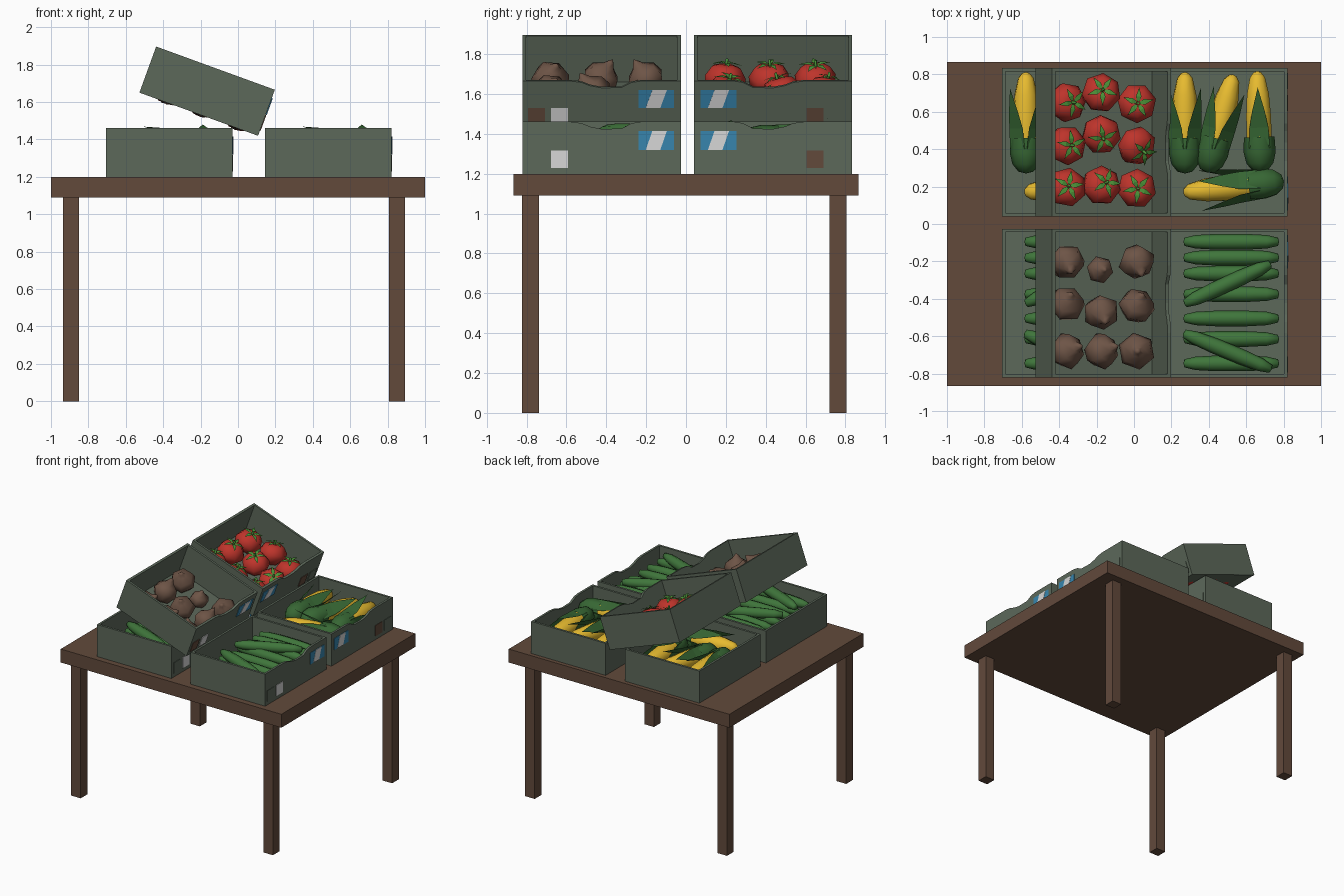
import bpy, bmesh, math
from mathutils import Matrix, Vector

if "Cube" in bpy.data.objects:
    bpy.data.objects.remove(bpy.data.objects["Cube"])


def mat(name, r, g, b):
    m = bpy.data.materials.new(name)
    m.diffuse_color = (r, g, b, 1)
    m.use_nodes = True
    m.node_tree.nodes["Principled BSDF"].inputs["Base Color"].default_value = m.diffuse_color
    return m


WOOD = mat("brown wood", .122, .068, .044)
CRATE = mat("grey green crate", .107, .139, .102)
RED = mat("tomato red", .515, .034, .024)
LEAF = mat("bright leaf green", .07, .29, .04)
CUKE = mat("cucumber green", .05, .18, .044)
HUSK = mat("husk green", .038, .135, .034)
YELLOW = mat("corn yellow", .83, .515, .03)
ONION = mat("onion brown", .155, .09, .062)
BLUE = mat("label blue", .038, .235, .42)
WHITE = mat("label white", .68, .68, .68)


def box(bm, x0, x1, y0, y1, z0, z1, mi=0):
    m = Matrix.Translation(((x0 + x1) / 2, (y0 + y1) / 2, (z0 + z1) / 2)) @ \
        Matrix.Diagonal((x1 - x0, y1 - y0, z1 - z0, 1))
    vs = bmesh.ops.create_cube(bm, size=1, matrix=m)["verts"]
    for f in {f for v in vs for f in v.link_faces}:
        f.material_index = mi


def prism(bm, pts, x0, x1, mi=0):
    # outline in (y, z), extruded along x
    a = [bm.verts.new((x0, y, z)) for y, z in pts]
    b = [bm.verts.new((x1, y, z)) for y, z in pts]
    n = len(pts)
    fs = [bm.faces.new(a), bm.faces.new(b[::-1])]
    fs += [bm.faces.new((a[i], b[i], b[(i + 1) % n], a[(i + 1) % n])) for i in range(n)]
    for f in fs:
        f.material_index = mi
    bmesh.ops.recalc_face_normals(bm, faces=fs)


def lathe(bm, prof, n, mi=0):
    # (radius, z) profile turned about z; zero radius makes a pole
    rings = []
    for r, z in prof:
        if r == 0:
            rings.append([bm.verts.new((0, 0, z))] * n)
        else:
            rings.append([bm.verts.new((r * math.cos(math.tau * i / n), r * math.sin(math.tau * i / n), z))
                          for i in range(n)])
    for a, b in zip(rings, rings[1:]):
        for i in range(n):
            j = (i + 1) % n
            vs = list(dict.fromkeys((a[i], a[j], b[j], b[i])))
            f = bm.faces.new(vs)
            f.smooth, f.material_index = True, mi


def petal(bm, ang, rows, mi):
    # leaf strip: rows of (radius, z, half angle), last row is the tip
    def p(r, z, t):
        return bm.verts.new((r * math.cos(t), r * math.sin(t), z))
    prev = None
    for r, z, h in rows:
        cur = [p(r, z, ang)] if h == 0 else [p(r, z, ang - h), p(r, z, ang + h)]
        if prev:
            f = bm.faces.new(prev + cur[::-1])
            f.material_index = mi
        prev = cur


def mesh(name, bm, mats):
    me = bpy.data.meshes.new(name)
    bm.to_mesh(me)
    bm.free()
    for m in mats:
        me.materials.append(m)
    return me


def put(name, me, matrix=Matrix()):
    o = bpy.data.objects.new(name, me)
    bpy.context.collection.objects.link(o)
    o.matrix_world = matrix
    return o


def aim(pos, d, roll=0):
    # frame whose z runs along d and whose x leans upward
    z = Vector(d).normalized()
    up = Vector((0, 0, 1)) if abs(z.z) < .8 else Vector((1, 0, 0))
    y = z.cross(up).normalized()
    x = y.cross(z)
    m = Matrix((x, y, z)).transposed().to_4x4()
    return Matrix.Translation(pos) @ m @ Matrix.Rotation(roll, 4, 'Z')


# table
bm = bmesh.new()
box(bm, -1, 1, -.867, .867, 1.09, 1.2)
put("table_top", mesh("table_top", bm, [WOOD]))
for x in (-.893, .85):
    for y in (-.78, .763):
        bm = bmesh.new()
        box(bm, x - .043, x + .043, y - .043, y + .043, 0, 1.09)
        put("table_leg", mesh("table_leg", bm, [WOOD]))

HX, HY, H, T = .3375, .397, .262, .018


def crate(name, matrix, s, first, second):
    # open crate with one dipped end wall; s mirrors it in y
    bm = bmesh.new()
    box(bm, -HX, HX, -HY, HY, 0, T)
    box(bm, -HX, -HX + T, -HY, HY, 0, H)
    for k in (-1, 1):
        box(bm, -HX, HX - T, k * HY - T / 2 - k * T / 2, k * HY + T / 2 - k * T / 2, 0, H)
    dip = [(-HY, 0), (HY, 0), (HY, H), (.2, H), (.15, H - .008), (.1, H - .035), (0, H - .037),
           (-.06, H - .025), (-.1, H - .008), (-.16, H), (-HY, H)]
    prism(bm, [(s * y, z) for y, z in dip], HX - T, HX)
    # labels on the dipped end
    c = .274 * s
    box(bm, HX, HX + .004, c - .09, c + .09, .12, .215, 1)
    prism(bm, [(c - .053, .12), (c + .02, .12), (c + .053, .215), (c - .02, .215)], HX + .003, HX + .006, 2)
    for y, mi in ((-.211, first), (-.328, second)):
        box(bm, HX, HX + .004, s * y - .043, s * y + .043, .03, .118, mi)
    put(name, mesh(name, bm, [CRATE, BLUE, WHITE, WOOD]), matrix)


# vegetables
bm = bmesh.new()
lathe(bm, [(0, -.256), (.022, -.25), (.036, -.19), (.042, -.08), (.042, .08), (.036, .19), (.022, .25), (0, .256)], 8)
cuke = mesh("cucumber", bm, [CUKE])

bm = bmesh.new()
lathe(bm, [(0, -.085), (.06, -.068), (.1, -.005), (.083, .048), (.035, .08), (.016, .105), (0, .122)], 6)
onion = mesh("onion", bm, [ONION])

bm = bmesh.new()
lathe(bm, [(0, -.08), (.055, -.07), (.1, -.025), (.106, .02), (.075, .068), (.03, .082), (0, .074)], 7)
lathe(bm, [(.009, .07), (.007, .11), (0, .112)], 5, 1)
for i in range(5):
    petal(bm, i * math.tau / 5, [(.012, .086, .6), (.04, .092, .38), (.085, .083, 0)], 1)
tomato = mesh("tomato", bm, [RED, LEAF])

bm = bmesh.new()
lathe(bm, [(.05, .07), (.07, .16), (.07, .3), (.062, .42), (.042, .51), (.02, .537), (0, .542)], 10)
lathe(bm, [(0, 0), (.04, .01), (.072, .05), (.086, .11), (.082, .19)], 8, 1)
for i in range(4):
    petal(bm, i * math.tau / 4, [(.084, .13, .72), (.09, .24, .6), (.1, .33, .34), (.12, .455, 0)], 1)
corn = mesh("corn", bm, [YELLOW, HUSK])

FY, BY = -.423, .437
LX, RX = -.3675, .4825
for side, cx in (("left", LX), ("right", RX)):
    crate("front_%s_crate" % side, Matrix.Translation((cx, FY, 1.2)), 1, 2, 0)
    crate("back_%s_crate" % side, Matrix.Translation((cx, BY, 1.2)), -1, 3, 0)
    dx = cx - RX
    # cucumbers: a flat row and two laid across
    for y in (-.095, -.18, -.265, -.375, -.505, -.615, -.745):
        put("cucumber", cuke, aim((.52 + dx, y, 1.365), (1, 0, 0)))
    for y, slope in ((-.32, .46), (-.68, -.41)):
        put("cucumber", cuke, aim((.5 + dx, y, 1.41), (1, slope, 0)))
    # corn cobs: base, direction, roll
    for bx, by, vx, vy, roll in ((.272, .27, 0, 1, 45), (.39, .275, .27, 1, 45),
                                 (.675, .275, -.03, 1, 0), (.802, .228, -1, -.11, 25)):
        put("corn", corn, aim((bx + dx, by, 1.36), (vx, vy, 0), math.radians(roll)))

# two crates leaning on top
tilt = Matrix.Rotation(math.radians(20), 4, 'Y')
MF = Matrix.Translation((-.21, FY, 1.535)) @ tilt
MB = Matrix.Translation((-.21, BY, 1.535)) @ tilt
crate("front_tilted_crate", MF, 1, 2, 3)
crate("back_tilted_crate", MB, -1, 3, 0)

cols = (-.188, .009, .21)
# onions: column, y, scale, lean x, lean y
for c, y, sc, lx, ly in ((0, -.2, 1, -.1, -.6), (1, -.245, .75, 0, 0), (2, -.2, 1, 0, -.9),
                         (0, -.43, 1, -.1, .6), (1, -.47, 1, -.1, -.6), (2, -.44, 1, 0, .7),
                         (0, -.68, 1, .5, .3), (1, -.68, 1, .6, .3), (2, -.68, 1, -.3, 0)):
    m = MF @ aim((cols[c], y - FY, .078 * sc), (lx, ly, 1), c + y * 5)
    put("onion", onion, m @ Matrix.Scale(sc, 4))
# tomatoes: column, y, lean x, lean y
for c, y, lx, ly in ((0, .65, .1, 0), (1, .7, -.25, .2), (2, .645, -.25, 0),
                     (0, .42, 0, 0), (1, .48, -.2, -.3), (2, .42, .2, -.45),
                     (0, .195, -.2, .1), (1, .205, 0, .2), (2, .19, -.25, 0)):
    put("tomato", tomato, MB @ aim((cols[c], y - BY, .074), (lx, ly, 1), c + y * 7))
